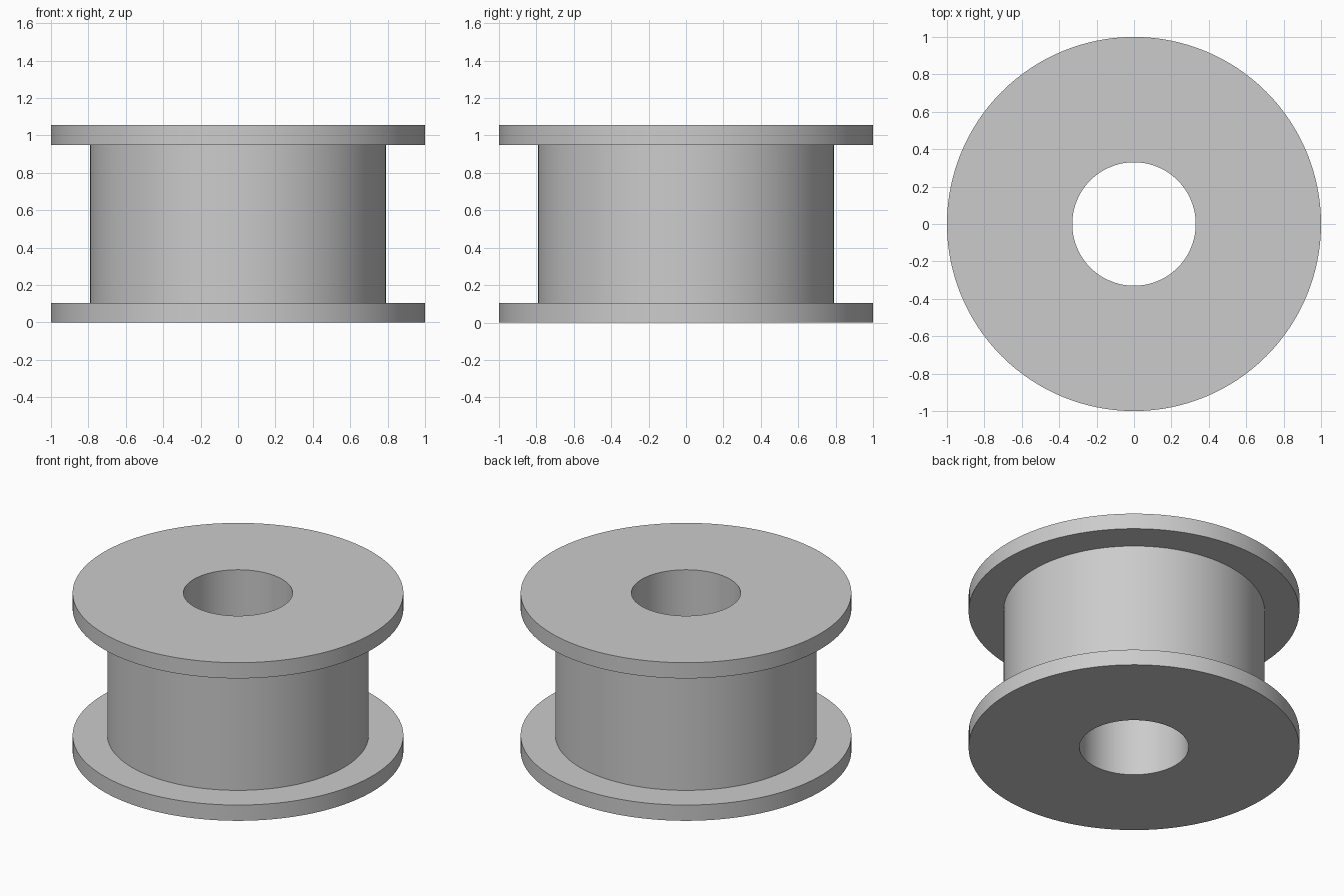
import bpy
import bmesh
import math

cube = bpy.data.objects.get("Cube")
if cube:
    bpy.data.objects.remove(cube, do_unlink=True)

HEIGHT = 1.055
FLANGE = 0.105      # flange thickness
RIM = 1.0           # flange radius
CORE = 0.79         # drum radius
BORE = 0.33         # centre hole radius
SEGMENTS = 128

# Single plain grey material
grey = bpy.data.materials.new("plain grey")
grey.use_nodes = True
colour = (0.6, 0.6, 0.6, 1)
grey.diffuse_color = colour
grey.node_tree.nodes["Principled BSDF"].inputs["Base Color"].default_value = colour

# Closed cross-section: bore, lower flange, drum, upper flange
profile = [
    (BORE, 0), (RIM, 0), (RIM, FLANGE), (CORE, FLANGE),
    (CORE, HEIGHT - FLANGE), (RIM, HEIGHT - FLANGE), (RIM, HEIGHT), (BORE, HEIGHT),
]

# Revolve the cross-section into one watertight spool
bm = bmesh.new()
rings = []
for i in range(SEGMENTS):
    a = math.tau * i / SEGMENTS
    rings.append([bm.verts.new((r * math.cos(a), r * math.sin(a), z)) for r, z in profile])
for i, ring in enumerate(rings):
    after = rings[(i + 1) % SEGMENTS]
    for j in range(len(profile)):
        k = (j + 1) % len(profile)
        bm.faces.new((ring[j], after[j], after[k], ring[k]))
bmesh.ops.recalc_face_normals(bm, faces=bm.faces)

mesh = bpy.data.meshes.new("flanged_spool")
bm.to_mesh(mesh)
bm.free()
mesh.materials.append(grey)
spool = bpy.data.objects.new("flanged_spool", mesh)
bpy.context.collection.objects.link(spool)

# Smooth round walls, crisp rims
bpy.ops.object.select_all(action="DESELECT")
spool.select_set(True)
bpy.context.view_layer.objects.active = spool
bpy.ops.object.shade_smooth_by_angle(angle=math.radians(30))
